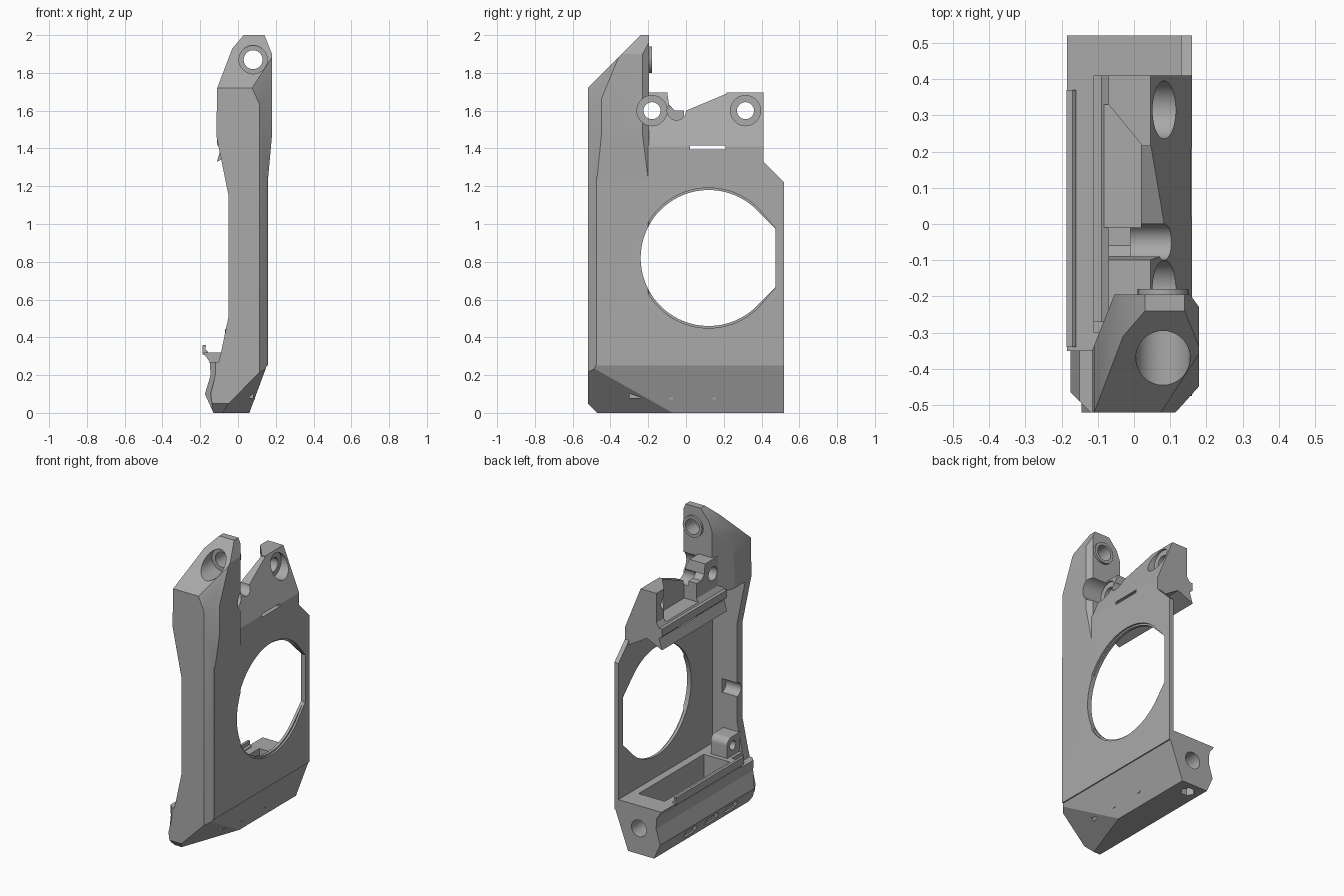
import bpy, bmesh, math
from mathutils import Vector

if "Cube" in bpy.data.objects:
    bpy.data.objects.remove(bpy.data.objects["Cube"])

grey = bpy.data.materials.new("mid grey plastic")
grey.use_nodes = True
GREY = (0.4, 0.4, 0.4, 1)
grey.diffuse_color = GREY
grey.node_tree.nodes["Principled BSDF"].inputs["Base Color"].default_value = GREY


def prism(name, pts, axis, a, b):
    """Extrude a 2D outline along an axis; x takes (y, z), y takes (x, z), z takes (x, y)."""
    place = {"x": lambda p, t: (t, p[0], p[1]),
             "y": lambda p, t: (p[0], t, p[1]),
             "z": lambda p, t: (p[0], p[1], t)}[axis]
    bm = bmesh.new()
    low = [bm.verts.new(place(p, a)) for p in pts]
    high = [bm.verts.new(place(p, b)) for p in pts]
    bm.faces.new(low)
    bm.faces.new(high)
    for i in range(len(pts)):
        j = (i + 1) % len(pts)
        bm.faces.new((low[i], low[j], high[j], high[i]))
    bmesh.ops.recalc_face_normals(bm, faces=bm.faces)
    mesh = bpy.data.meshes.new(name)
    bm.to_mesh(mesh)
    bm.free()
    mesh.materials.append(grey)
    ob = bpy.data.objects.new(name, mesh)
    bpy.context.collection.objects.link(ob)
    return ob


def box(name, x, y, z):
    return prism(name, [(x[0], z[0]), (x[1], z[0]), (x[1], z[1]), (x[0], z[1])], "y", *y)


def circle(u, v, r, n=40, start=0, end=360):
    full = end - start == 360
    steps = n if full else n - 1
    angles = [math.radians(start + (end - start) * i / steps) for i in range(n)]
    return [(u + r * math.cos(t), v + r * math.sin(t)) for t in angles]


def rod(u, v, r, axis, a, b, n=40):
    return prism("cutter", circle(u, v, r, n), axis, a, b)


def chop(ob, point, normal):
    """Slice off everything beyond a plane and cap the cut."""
    bm = bmesh.new()
    bm.from_mesh(ob.data)
    bmesh.ops.bisect_plane(bm, geom=bm.verts[:] + bm.edges[:] + bm.faces[:], dist=1e-5,
                           plane_co=point, plane_no=Vector(normal).normalized(), clear_outer=True)
    bmesh.ops.holes_fill(bm, edges=[e for e in bm.edges if e.is_boundary], sides=0)
    bmesh.ops.recalc_face_normals(bm, faces=bm.faces)
    bm.to_mesh(ob.data)
    bm.free()


def cut(ob, *cutters):
    for c in cutters:
        mod = ob.modifiers.new("cut", "BOOLEAN")
        mod.operation = "DIFFERENCE"
        mod.solver = "EXACT"
        mod.object = c
        bpy.context.view_layer.update()
        mesh = bpy.data.meshes.new_from_object(ob.evaluated_get(bpy.context.evaluated_depsgraph_get()))
        ob.modifiers.clear()
        ob.data = mesh
        bpy.data.objects.remove(c)


def fan_opening(r, a, b):
    outline = circle(0.12, 0.82, r, 64, 45, 315) + [(0.475, 0.665), (0.475, 0.975)]
    return prism("cutter", outline, "x", a, b)


def screw_bore(y):
    return [rod(y, 1.6, 0.045, "x", -0.5, 0.5), rod(y, 1.6, 0.08, "x", 0.04, 0.5)]


# Chamfer planes shared by the front corner
FRONT_RIGHT = ((0.115, -0.52, 1), (1, -0.9, 0))
BOTTOM_CORNER = ((0.06, -0.07, 0), (0.0765, -0.0272, -0.0765))
BOTTOM_FRONT = ((0, -0.52, 0.05), (0, -1, -1))

# Front wall with the tall screw tab
wall = prism("front_wall", [
    (-0.13, 0), (0.06, 0), (0.16, 0.27), (0.16, 1.25), (0.18, 1.47), (0.18, 1.9), (0.14, 2),
    (0.03, 2), (-0.03, 1.93), (-0.11, 1.72), (-0.115, 1.47), (-0.05, 1.15), (-0.05, 0.51),
    (-0.09, 0.32), (-0.145, 0.1)], "y", -0.52, -0.195)
for plane in (FRONT_RIGHT, BOTTOM_CORNER, BOTTOM_FRONT,
              ((0, -0.52, 1.72), (0, -1, 1)),
              ((0.07, -0.52, 1.73), (0.017, -0.0187, 0.0077)),
              ((-0.1, -0.31, 1), (-0.1, 0.04, 0)),
              ((0.18, -0.23, 1), (0.035, 0.025, 0))):
    chop(wall, *plane)
cut(wall,
    box("cutter", (-1, 0.13), (-0.46, 0.5), (-1, 1.45)),
    fan_opening(0.36, -0.5, 0.5),
    rod(0.08, 1.87, 0.05, "y", -1, 0),
    rod(0.08, 1.87, 0.075, "y", -1, -0.28),
    rod(-0.46, 0.72, 0.045, "x", -1, 0.06),
    *screw_bore(-0.18))

# Raised ring behind the tab screw hole
ring = prism("tab_ring", circle(0.08, 1.87, 0.07), "y", -0.2, -0.18)
cut(ring, rod(0.08, 1.87, 0.05, "y", -1, 0))

# Side plate with the large fan opening
plate = prism("side_plate", [(-0.475, 0.25), (0.52, 0.25), (0.52, 1.22), (0.41, 1.33),
                             (0.41, 1.39), (-0.3, 1.39), (-0.475, 1.25)], "x", 0.13, 0.16)
cut(plate, fan_opening(0.36, 0, 0.5), fan_opening(0.371, 0.148, 0.5))

# Bottom tray
tray = prism("bottom_tray", [
    (0.06, 0), (0.16, 0.27), (0.16, 0.32), (-0.185, 0.32), (-0.15, 0.27),
    (-0.145, 0.2), (-0.175, 0.1), (-0.13, 0)], "y", -0.52, 0.52)
for plane in (FRONT_RIGHT, BOTTOM_CORNER, BOTTOM_FRONT, ((-0.16, -0.48, 0), (-1, -1, 0))):
    chop(tray, *plane)
cut(tray,
    box("cutter", (-0.11, 0.08), (-0.3, 0.38), (0.08, 0.5)),
    box("cutter", (-1, -0.09), (-1, -0.35), (0.27, 0.5)),
    rod(-0.02, 0.17, 0.055, "y", 0.39, 1),
    rod(-0.05, 0.44, 0.045, "z", -0.1, 0.08, 6),
    *[box("cutter", (-0.3, -0.13), (y - 0.06, y + 0.06), (0.03, 0.075)) for y in (0.17, -0.05, -0.25)])

# Hooked rail along the tray and ribs inside it
prism("tray_rail", [(-0.16, 0.3), (-0.16, 0.325), (-0.172, 0.335), (-0.17, 0.36),
                    (-0.187, 0.36), (-0.187, 0.31)], "y", -0.34, 0.37)
for y in (-0.08, 0.15):
    box("tray_rib", (-0.12, 0.09), (y - 0.01, y + 0.01), (0.07, 0.15))

# Screw boss on the inside of the front wall
boss = prism("corner_boss", [(-0.47, 0.3), (-0.33, 0.3)] + circle(-0.375, 0.4, 0.045, 12, 0, 90)
             + [(-0.47, 0.445)], "x", -0.07, 0.05)
cut(boss, rod(-0.39, 0.385, 0.03, "x", -0.2, 0))

# Upper mounting bridge with two screw holes, scoop and open channel
bridge = prism("mounting_bridge", [
    (0.16, 1.33), (0.16, 1.41), (0.045, 1.695), (-0.07, 1.695), (-0.07, 1.5), (-0.09, 1.47),
    (-0.112, 1.47), (-0.112, 1.42), (-0.09, 1.4), (-0.112, 1.33), (0.0, 1.38), (0.13, 1.3)],
    "y", -0.27, 0.41)
saddle = [(-0.1, 1.8), (-0.1, 1.7), (-0.09, 1.63), (-0.06, 1.6), (0, 1.6), (0.215, 1.69), (0.215, 1.8)]
cut(bridge,
    prism("cutter", saddle, "x", -1, 1),
    prism("cutter", [(-0.2, -0.01), (-0.2, 0.33), (-0.07, 0.33), (0.02, 0.22), (0.02, -0.01)], "z", 1.48, 1.8),
    rod(-0.05, 1.6, 0.05, "x", -0.01, 0.5),
    box("cutter", (-1, 1), (0.02, 0.21), (1.395, 1.415)),
    *screw_bore(-0.18), *screw_bore(0.315))

# Crisp edges, smooth bores
for ob in bpy.context.collection.objects:
    if ob.type == "MESH" and ob.data.materials and ob.data.materials[0] == grey:
        bpy.ops.object.select_all(action="DESELECT")
        ob.select_set(True)
        bpy.context.view_layer.objects.active = ob
        bpy.ops.object.shade_smooth_by_angle(angle=math.radians(20))
